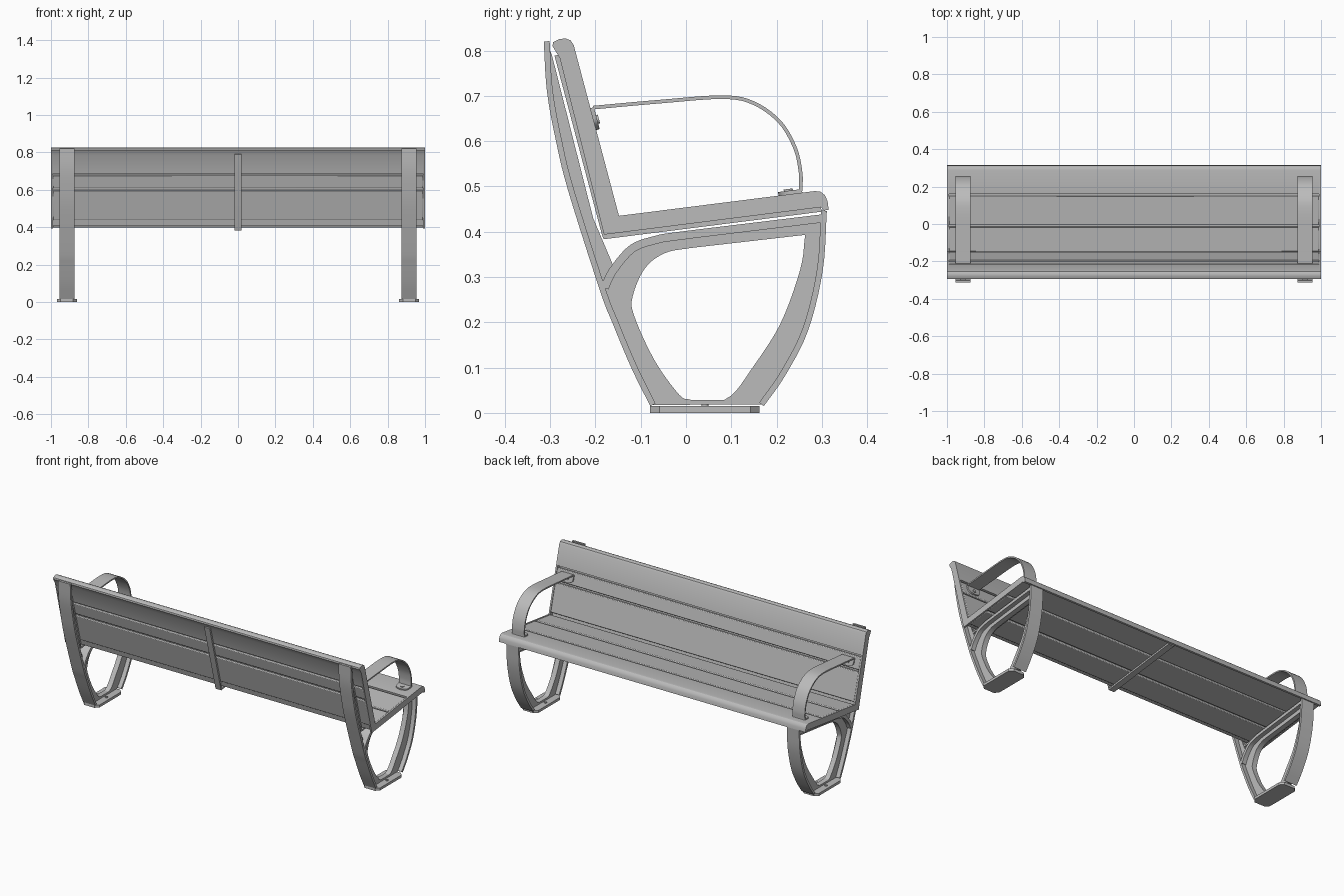
import bpy, bmesh, math
from mathutils import Vector

cube = bpy.data.objects.get("Cube")
if cube:
    bpy.data.objects.remove(cube, do_unlink=True)

metal = bpy.data.materials.new("grey metal")
metal.use_nodes = True
grey = (0.5, 0.5, 0.5, 1)
metal.diffuse_color = grey
metal.node_tree.nodes["Principled BSDF"].inputs["Base Color"].default_value = grey
parts = []


def side(u, v, w):
    """Side profile (y, z) extruded along x."""
    return (w, u, v)


def plan(u, v, w):
    """Floor plan (x, y) extruded along z."""
    return (u, v, w)


# Seat and backrest planes: s runs along the board, t goes into it
CORNER = Vector((-0.148, 0.435))
SEAT_DIR = Vector((0.435, 0.055)).normalized()
BACK_DIR = Vector((-0.102, 0.385)).normalized()
SEAT_IN = Vector((SEAT_DIR.y, -SEAT_DIR.x))
BACK_IN = Vector((-BACK_DIR.y, BACK_DIR.x))


def seat_pt(s, t):
    return CORNER + SEAT_DIR * s + SEAT_IN * t


def back_pt(s, t):
    return CORNER + BACK_DIR * s + BACK_IN * t


def on_seat(u, v, w):
    return (u, *seat_pt(v, w))


def on_back(u, v, w):
    return (u, *back_pt(v, w))


def prism(name, pts, a, b, place=side, bevel=0):
    bm = bmesh.new()
    low = [bm.verts.new(place(p[0], p[1], a)) for p in pts]
    high = [bm.verts.new(place(p[0], p[1], b)) for p in pts]
    bm.faces.new(low)
    bm.faces.new(high)
    for i in range(len(pts)):
        j = (i + 1) % len(pts)
        bm.faces.new((low[i], low[j], high[j], high[i]))
    bmesh.ops.recalc_face_normals(bm, faces=bm.faces)
    me = bpy.data.meshes.new(name)
    bm.to_mesh(me)
    bm.free()
    me.materials.append(metal)
    ob = bpy.data.objects.new(name, me)
    bpy.context.collection.objects.link(ob)
    if bevel:
        mod = ob.modifiers.new("soft edges", 'BEVEL')
        mod.width, mod.segments = bevel, 2
    parts.append(ob)
    return ob


def smooth(pts, n=5):
    """Smooth curve through the points."""
    p = [Vector(q) for q in pts]
    p = [2 * p[0] - p[1]] + p + [2 * p[-1] - p[-2]]
    out = []
    for a, b, c, d in zip(p, p[1:], p[2:], p[3:]):
        for k in range(n):
            t = k / n
            out.append(0.5 * (2 * b + (c - a) * t + (2 * a - 5 * b + 4 * c - d) * t * t
                              + (3 * b - a - 3 * c + d) * t ** 3))
    return out + [p[-2]]


def offset(path, dist):
    out = []
    for i, p in enumerate(path):
        d = (path[min(i + 1, len(path) - 1)] - path[max(i - 1, 0)]).normalized()
        out.append(p + Vector((-d.y, d.x)) * dist)
    return out


def ribbon(name, path, thick, a, b):
    return prism(name, path + offset(path, thick)[::-1], a, b)


def disc(cx, cy, r, n=16):
    return [(cx + r * math.cos(2 * math.pi * k / n), cy + r * math.sin(2 * math.pi * k / n))
            for k in range(n)]


# Slats
T = 0.037
END = 0.99


def slat(name, frame, s0, s1):
    prism(name, [frame(s, t) for s, t in ((s0, 0), (s1, 0), (s1, T), (s0, T))],
          -END, END, bevel=0.004)


nose = [(0.436, 0), (0.448, 0.003), (0.457, 0.012), (0.461, 0.026), (0.461, 0.045), (0.45, 0.045), (0.445, T)]
crown = [(0.39, 0), (0.402, 0.004), (0.409, 0.014), (0.411, 0.028), (0.408, 0.042), (0.4, 0.046), (0.37, T)]
slat("seat_slat_rear", seat_pt, 0.0, 0.133)
slat("seat_slat_middle", seat_pt, 0.145, 0.299)
prism("seat_slat_front", [seat_pt(*p) for p in [(0.311, T), (0.311, 0)] + nose], -END, END)
slat("back_slat_lower", back_pt, 0.012, 0.177)
slat("back_slat_middle", back_pt, 0.189, 0.26)
prism("back_slat_top", [back_pt(*p) for p in [(0.271, T), (0.271, 0)] + crown], -END, END)

# Thin core behind the grooves
core = [back_pt(0.38, 0.018), seat_pt(-0.02, 0.018), seat_pt(0.43, 0.018),
        seat_pt(0.43, 0.026), seat_pt(-0.028, 0.026), back_pt(0.38, 0.026)]
prism("slat_core", core, -END, END)

# End plates closing the slats
end_shape = ([CORNER] + [seat_pt(*p) for p in nose] + [seat_pt(-0.038, T)]
             + [back_pt(*p) for p in crown[::-1]])
for tag, x in (("left", END), ("right", -1.0)):
    prism("end_plate_" + tag, end_shape, x, x + 0.01)

# L-shaped ribs under the slats
rib = [back_pt(0.378, T), back_pt(0.0, T), seat_pt(-0.036, T), seat_pt(0.445, T),
       seat_pt(0.445, T + 0.01), seat_pt(-0.04, T + 0.01), back_pt(-0.03, T + 0.01),
       back_pt(0.378, T + 0.01)]
for tag, x in (("centre", 0), ("left", 0.915), ("right", -0.915)):
    prism("rib_" + tag, rib, x - 0.018, x + 0.018)

# Side frame curves
rear = smooth([(-0.314, 0.82), (-0.307, 0.71), (-0.287, 0.6), (-0.26, 0.49), (-0.19, 0.27),
               (-0.163, 0.2), (-0.121, 0.1), (-0.079, 0.015)])
front = smooth([(0.172, 0.015), (0.22, 0.084), (0.27, 0.183), (0.302, 0.315), (0.311, 0.446)])
arch = smooth([(-0.188, 0.28), (-0.168, 0.32), (-0.124, 0.37), (-0.068, 0.391), (-0.013, 0.4),
               (0.15, 0.42), (0.298, 0.438)])
opening = (smooth([(0.01, 0.029), (-0.015, 0.04), (-0.07, 0.117), (-0.115, 0.216), (-0.117, 0.26),
                   (-0.09, 0.32), (-0.046, 0.353), (0.01, 0.364)])
           + smooth([(0.263, 0.393), (0.252, 0.316), (0.207, 0.194), (0.14, 0.09), (0.108, 0.046),
                     (0.085, 0.029)]))
web = (offset(rear, 0.006) + offset(front, 0.006)
       + [p - Vector((0, 0.004)) for p in arch[::-1] if p.x > -0.165]
       + [Vector((-0.205, 0.43)), Vector((-0.296, 0.79))])

# Armrest curve
arm = smooth([(-0.205, 0.678), (-0.06, 0.691), (0.08, 0.701), (0.15, 0.688), (0.21, 0.645),
              (0.245, 0.585), (0.257, 0.53), (0.257, 0.49)])


def tab(x, s_flat, s_round, half):
    """Strip end with a rounded tip, in (x, s)."""
    sign = 1 if s_round > s_flat else -1
    tip = [(x + half * math.cos(math.pi * k / 10),
            s_round + sign * (half * 0.6 * math.sin(math.pi * k / 10) - half * 0.6))
           for k in range(11)]
    return [(x + half, s_flat)] + tip + [(x - half, s_flat)]


for tag, x in (("left", 0.915), ("right", -0.915)):
    a, b = x - 0.04, x + 0.04
    ribbon("rear_post_" + tag, rear, 0.013, a, b)
    ribbon("front_leg_" + tag, front, 0.013, a, b)
    ribbon("seat_support_" + tag, arch, -0.018, a, b)

    # Web plate with its opening cut out
    plate = prism("frame_web_" + tag, web, x - 0.015, x + 0.015)
    cutter = prism("opening_cutter", opening, a, b)
    mod = plate.modifiers.new("opening", 'BOOLEAN')
    mod.object, mod.operation, mod.solver = cutter, 'DIFFERENCE', 'EXACT'
    bpy.context.view_layer.objects.active = plate
    bpy.ops.object.modifier_apply(modifier=mod.name)
    parts.remove(cutter)
    bpy.data.objects.remove(cutter, do_unlink=True)

    # Foot plate with clipped corners, and its bolts
    w, c, y0, y1 = 0.053, 0.02, -0.079, 0.162
    foot = [(x - w, y0 + c), (x - w + c, y0), (x + w - c, y0), (x + w, y0 + c),
            (x + w, y1 - c), (x + w - c, y1), (x - w + c, y1), (x - w, y1 - c)]
    prism("foot_plate_" + tag, foot, 0, 0.015, plan)
    for dx in (-0.028, 0.028):
        prism("foot_bolt_" + tag, disc(x + dx, 0.042, 0.008), 0.015, 0.02, plan)

    # Armrest band with tabs fixed to the seat and the backrest
    ribbon("armrest_" + tag, arm, -0.008, a, b)
    prism("armrest_seat_tab_" + tag, tab(x, 0.408, 0.355, 0.04), -0.008, 0.001, on_seat)
    prism("armrest_seat_bolt_" + tag, disc(x, 0.378, 0.01), -0.012, -0.007, on_seat)
    prism("armrest_back_tab_" + tag, tab(x, 0.246, 0.196, 0.04), -0.008, 0.001, on_back)
    prism("armrest_back_bolt_" + tag, disc(x, 0.218, 0.01), -0.012, -0.007, on_back)

# Smooth curves, sharp edges
bpy.ops.object.select_all(action='DESELECT')
for ob in parts:
    ob.select_set(True)
bpy.context.view_layer.objects.active = parts[0]
bpy.ops.object.shade_smooth_by_angle(angle=math.radians(30))
